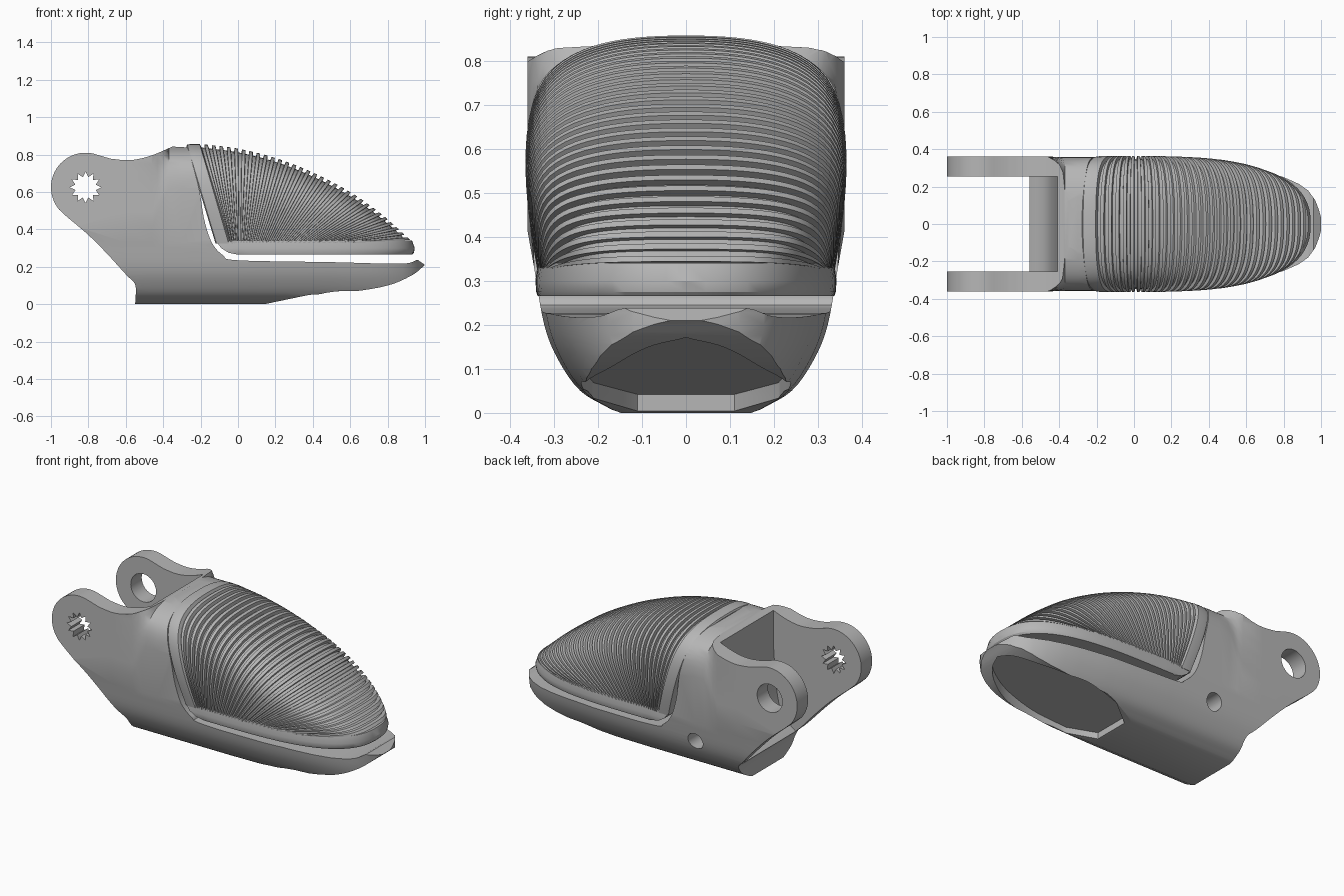
import bpy, bmesh, math
from mathutils import Vector

if "Cube" in bpy.data.objects:
    bpy.data.objects.remove(bpy.data.objects["Cube"])

grey = bpy.data.materials.new("plain grey")
grey.diffuse_color = (0.47, 0.47, 0.47, 1)
grey.use_nodes = True
grey.node_tree.nodes["Principled BSDF"].inputs["Base Color"].default_value = grey.diffuse_color


def spline(pts, n=6):
    """Smooth curve through 2D points."""
    p = [Vector(q) for q in pts]
    p = [2 * p[0] - p[1]] + p + [2 * p[-1] - p[-2]]
    out = []
    for i in range(1, len(p) - 2):
        a, b, c, d = p[i - 1:i + 3]
        for k in range(n):
            t = k / n
            out.append(0.5 * (2 * b + (c - a) * t + (2 * a - 5 * b + 4 * c - d) * t * t
                              + (3 * b - a - 3 * c + d) * t ** 3))
    return out + [p[-2]]


def along(curve, t):
    """Point at fraction t of the curve length."""
    lens = [(b - a).length for a, b in zip(curve, curve[1:])]
    rest = t * sum(lens)
    for a, b, l in zip(curve, curve[1:], lens):
        if rest <= l:
            return a.lerp(b, rest / l)
        rest -= l
    return curve[-1]


def table(x, pts):
    """Linear lookup."""
    for (x0, a), (x1, b) in zip(pts, pts[1:]):
        if x <= x1:
            return a + (b - a) * max(0, x - x0) / (x1 - x0)
    return pts[-1][1]


def loft(name, rings):
    """Closed solid through rings with equal point counts."""
    bm = bmesh.new()
    vs = [[bm.verts.new(p) for p in r] for r in rings]
    m = len(vs[0])
    for a, b in zip(vs, vs[1:]):
        for i in range(m):
            j = (i + 1) % m
            bm.faces.new((a[i], a[j], b[j], b[i]))
    bm.faces.new(vs[0][::-1])
    bm.faces.new(vs[-1])
    bmesh.ops.recalc_face_normals(bm, faces=bm.faces)
    me = bpy.data.meshes.new(name)
    bm.to_mesh(me)
    bm.free()
    ob = bpy.data.objects.new(name, me)
    bpy.context.collection.objects.link(ob)
    me.materials.append(grey)
    return ob


def prism(name, pts, y0, y1):
    """Side (x, z) profile extruded along y."""
    return loft(name, [[(x, y, z) for x, z in pts] for y in (y0, y1)])


def boolean(ob, cutter, op):
    m = ob.modifiers.new("cut", 'BOOLEAN')
    m.operation, m.object, m.solver = op, cutter, 'EXACT'
    bpy.context.view_layer.objects.active = ob
    bpy.ops.object.modifier_apply(modifier=m.name)
    bpy.data.objects.remove(cutter)


def smooth(ob, angle):
    bpy.ops.object.select_all(action='DESELECT')
    ob.select_set(True)
    bpy.context.view_layer.objects.active = ob
    bpy.ops.object.shade_smooth_by_angle(angle=math.radians(angle))


def circle(cx, cz, radii, n):
    return [(cx + radii[i % len(radii)] * math.cos(math.tau * i / n),
             cz + radii[i % len(radii)] * math.sin(math.tau * i / n)) for i in range(n)]


# Body: side profile intersected with a tapering rounded cross-section
lug = [(-0.815 + 0.185 * math.cos(math.radians(a)), 0.625 + 0.185 * math.sin(math.radians(a)))
       for a in range(70, 221, 6)]
back = spline([(-0.92, 0.472), (-0.8, 0.37), (-0.7, 0.27), (-0.6, 0.16), (-0.555, 0.115), (-0.545, 0.08)])
under = [(-0.55, 0), (0.14, 0)] + spline([(0.38, 0.05), (0.6, 0.066), (0.8, 0.1), (0.93, 0.155), (1.0, 0.21)])
tray = spline([(0.96, 0.238), (0.87, 0.217), (0.5, 0.225), (0.0, 0.235), (-0.08, 0.262), (-0.14, 0.33),
               (-0.18, 0.45), (-0.205, 0.6), (-0.245, 0.76), (-0.265, 0.838)])
top = spline([(-0.35, 0.843), (-0.45, 0.8), (-0.53, 0.777), (-0.6, 0.77), (-0.68, 0.778)])
body = prism("finger_body", lug + back + under + tray + top, -0.5, 0.5)

taper = [(-1.05, 1.0), (0.1, 1.0), (0.4, 0.97), (0.6, 0.9), (0.7, 0.85), (0.8, 0.77),
         (0.88, 0.66), (0.93, 0.55), (0.97, 0.38), (0.99, 0.22), (1.005, 0.05)]
low = [(0.12, -0.01)] + spline([(0.17, 0.008), (0.24, 0.05), (0.29, 0.12), (0.322, 0.2), (0.345, 0.33)], 4)
rings = []
for x in [-1.05, -0.6, -0.46, -0.43, -0.4, -0.37, -0.3, 0.0, 0.1, 0.25, 0.4, 0.5, 0.6, 0.7, 0.8,
          0.88, 0.93, 0.97, 0.99, 1.005]:
    w = table(x, taper)
    arch = table(x, [(-0.46, 0), (-0.37, 1)])       # lugs are square on top, the body is arched
    half = list(low)
    for i in range(1, 17):
        u = i / 16
        a = math.pi / 2 * u
        c, s = math.cos(a) ** (2 / 2.4), math.sin(a) ** (2 / 8)
        sq = (0.36 if u < 0.5 else 0.36 * (2 - 2 * u), 0.33 + 0.67 * min(1, 2 * u))
        half.append((sq[0] + (0.36 * c - sq[0]) * arch if i < 16 else 0.0,
                     sq[1] + (0.33 + 0.518 * s - sq[1]) * arch))
    rings.append([(x, y * w, z) for y, z in half] + [(x, -y * w, z) for y, z in half[-2::-1]])
boolean(body, loft("section", rings), 'INTERSECT')

# Slot between the hinge lugs, then the hinge and side holes
slot = [(-1.2, 1.2), (-0.41, 1.2)] + spline([(-0.41, 0.6), (-0.43, 0.35), (-0.47, 0.2), (-0.56, 0.12)]) + [(-1.2, 0.12)]
boolean(body, prism("slot", slot, -0.255, 0.255), 'DIFFERENCE')
boolean(body, prism("spline_hole", circle(-0.815, 0.625, (0.084, 0.056), 24), -0.6, 0), 'DIFFERENCE')
boolean(body, prism("round_hole", circle(-0.815, 0.625, (0.085,), 32), 0, 0.6), 'DIFFERENCE')
boolean(body, prism("side_hole", circle(-0.29, 0.21, (0.05,), 24), 0.12, 0.6), 'DIFFERENCE')

# Recessed nail under the tip
edge = [(0.16, 0.11)] + spline([(0.3, 0.21), (0.5, 0.238), (0.7, 0.215), (0.84, 0.155), (0.92, 0.085), (0.955, 0)])
edge = edge + [(x, -y) for x, y in edge[-2::-1]]
nail = loft("nail_cut", [[(x, y, -0.1) for x, y in edge],
                         [(x, y, 0.042 + 0.19 * (x - 0.16)) for x, y in edge]])
boolean(body, nail, 'DIFFERENCE')
smooth(body, 28)

# Grip pad: one dome, sliced by fanned planes into alternating ribs and grooves
FOOT = 0.325
crest = spline([(-0.2, 0.857), (0, 0.832), (0.2, 0.782), (0.4, 0.705), (0.6, 0.6), (0.75, 0.495),
                (0.85, 0.41), (0.922, 0.342), (0.935, 0.327)])
crest_list = [(p.x, p.y) for p in crest]


def inside(x, y, z):
    """True inside the smooth dome."""
    if x >= 0.934:
        return False
    h = table(x, crest_list) - FOOT
    s = (z - FOOT) / h
    wide = 0.338 * (1 - (max(0, x) / 0.935) ** 3.6) ** (1 / 2.4)
    wide *= 1 + 0.08 * math.sin(math.pi * min(1, (z - FOOT) / 0.5))
    n = table(x, [(-0.2, 8.5), (0.3, 5), (0.9, 2.6)])
    return s < 1 and (abs(y) / wide) ** 2.4 + s ** n < 1


slices = [((-0.27, 0.82), -0.12, 0.014), ((-0.268, 0.84), -0.115, 0.004),
          ((-0.25, 0.856), -0.1, 0), ((-0.205, 0.857), -0.05, 0)]
RIBS = 31
for r in range(RIBS):
    for f, inset in ((0.0, 0.02), (0.42, 0.02), (0.48, 0), (0.94, 0)):
        t = (r + f) / RIBS
        slices.append((along(crest[:-6], t), -0.04 + 0.6 * t ** 1.4, inset))
rings = []
for (tx, tz), bx, inset in slices:
    ring = []
    for i in range(57):
        a = math.pi * i / 56
        d = Vector(((tx - bx) * math.sin(a), 0.35 * math.cos(a), (tz - FOOT) * math.sin(a)))
        lo, hi = 0.0, 1.6
        for _ in range(18):
            mid = (lo + hi) / 2
            if inside(bx + d.x * mid, d.y * mid, FOOT + d.z * mid):
                lo = mid
            else:
                hi = mid
        ring.append(Vector((bx, 0, FOOT)) + d * lo - d.normalized() * inset)
    rings.append(ring)
smooth(loft("ribbed_pad", rings), 35)

# Smooth rim around the foot of the pad
outline = [0.94 * math.sin(math.pi / 2 * i / 24) for i in range(25)]
rings = []
for z, start, g in ((0.265, 0.0, 0.985), (0.275, -0.05, 0.995), (0.3, -0.09, 1), (0.34, -0.12, 0.985)):
    half = [(start, 0.338 * g)] + [(x * g + 0.005, 0.342 * g * max(0, 1 - (x / 0.94) ** 3.6) ** (1 / 2.4))
                                   for x in outline]
    rings.append([(x, y, z) for x, y in half] + [(x, -y, z) for x, y in half[-2::-1]])
smooth(loft("pad_rim", rings), 30)
